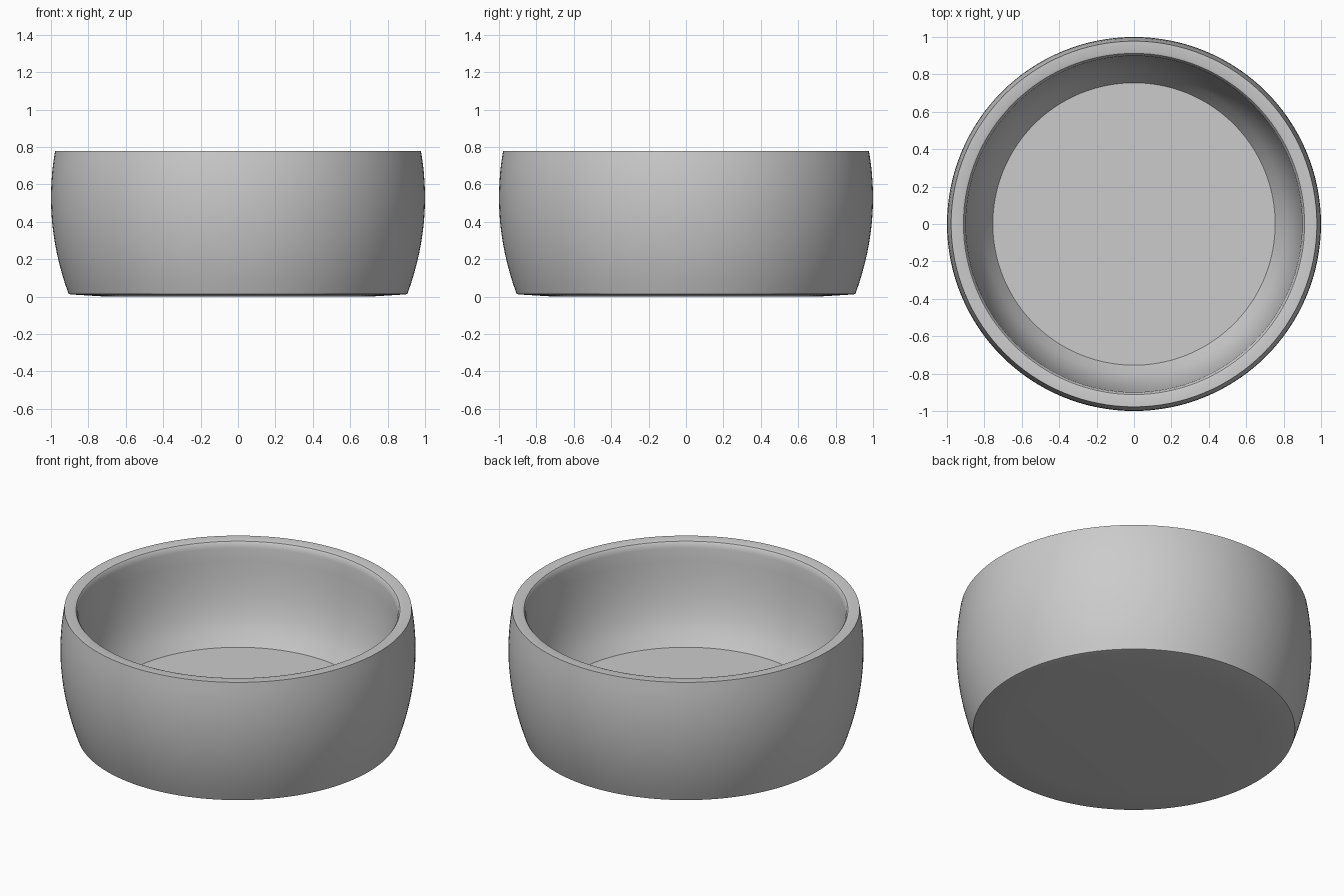
import bpy, bmesh, math

if "Cube" in bpy.data.objects:
    bpy.data.objects.remove(bpy.data.objects["Cube"])

SEG = 128

# Profile (radius, height), from under-centre, up the outside, over the rim, to the floor
base = [(0, 0), (0.70, 0.0), (0.895, 0.012)]
heights = [0.015 + (0.78 - 0.015) * i / 14 for i in range(15)]
outer = [(1 - 0.094 * ((0.53 - z) / 0.515) ** 2, z) for z in heights]
rim = [(0.925, 0.78), (0.912, 0.776), (0.904, 0.765)]
inner = [(0.899, 0.74), (0.894, 0.66), (0.885, 0.56), (0.868, 0.45),
         (0.842, 0.35), (0.805, 0.265), (0.755, 0.19)]
profile = base + outer + rim + inner + [(0, 0.19)]

# Lathe the profile around z
bm = bmesh.new()
verts = [bm.verts.new((r, 0, z)) for r, z in profile]
edges = [bm.edges.new(pair) for pair in zip(verts, verts[1:])]
bmesh.ops.spin(bm, geom=verts + edges, cent=(0, 0, 0), axis=(0, 0, 1),
               angle=math.tau, steps=SEG, use_merge=False)
bmesh.ops.remove_doubles(bm, verts=bm.verts, dist=0.0002)
bmesh.ops.recalc_face_normals(bm, faces=bm.faces)

mesh = bpy.data.meshes.new("bowl")
bm.to_mesh(mesh)
bm.free()
bowl = bpy.data.objects.new("bowl", mesh)
bpy.context.collection.objects.link(bowl)

# Smooth walls with crisp rim, base and floor edges
bpy.context.view_layer.objects.active = bowl
bowl.select_set(True)
bpy.ops.object.shade_smooth_by_angle(angle=math.radians(35))
